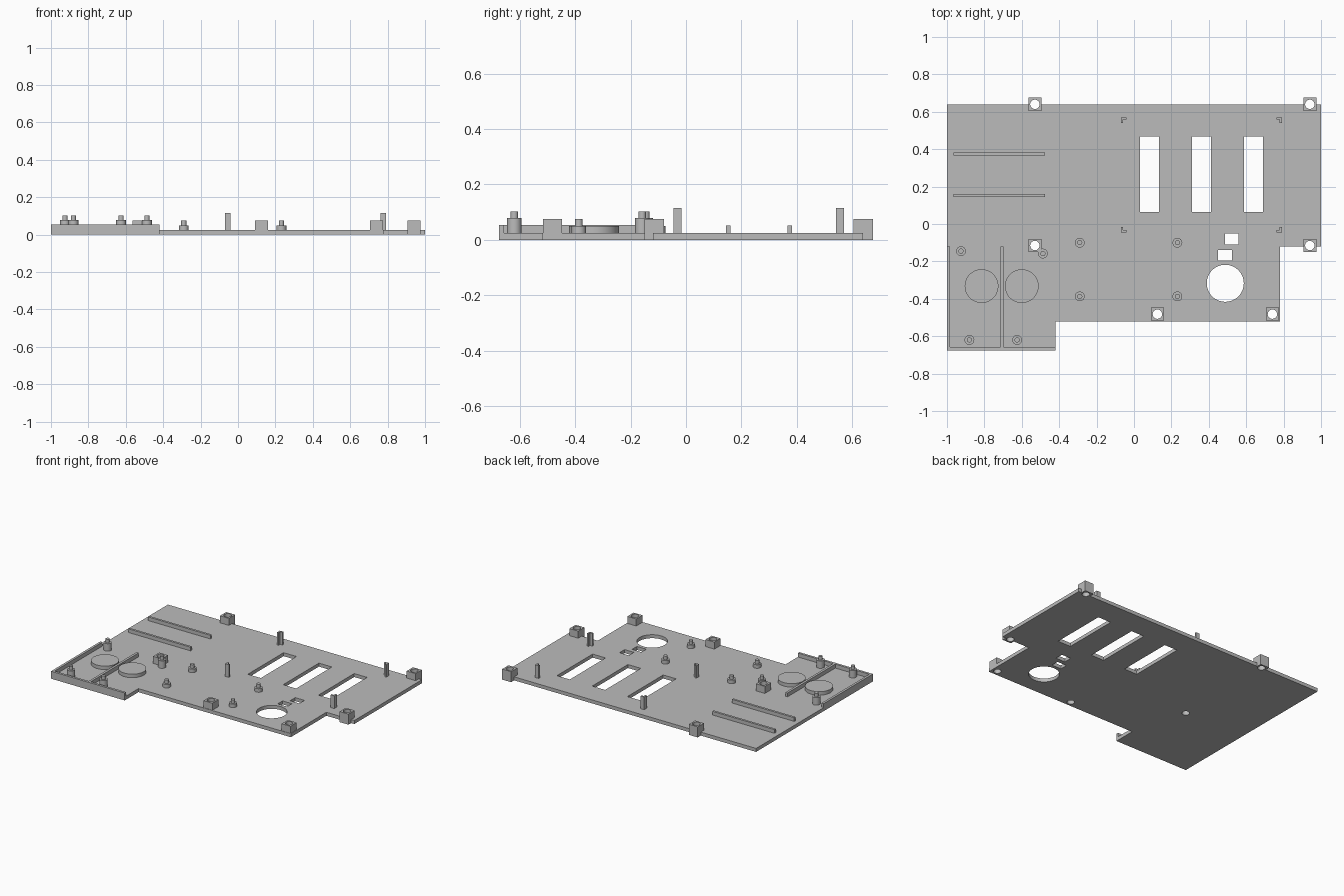
import bpy, bmesh, math

if "Cube" in bpy.data.objects:
    bpy.data.objects.remove(bpy.data.objects["Cube"], do_unlink=True)

grey = bpy.data.materials.new("plain grey plastic")
grey.use_nodes = True
colour = (0.5, 0.5, 0.5, 1)
grey.diffuse_color = colour
grey.node_tree.nodes["Principled BSDF"].inputs["Base Color"].default_value = colour

PLATE = 0.025   # plate thickness
SUNK = 0.015    # parts start slightly inside the plate


def rect(x0, x1, y0, y1):
    return [(x0, y0), (x1, y0), (x1, y1), (x0, y1)]


def circle(x, y, r, n=40):
    return [(x + r * math.cos(math.tau * i / n), y + r * math.sin(math.tau * i / n))
            for i in range(n)]


def prisms(name, layers):
    """One object from (outline, bottom, top) prisms."""
    bm = bmesh.new()
    for outline, z0, z1 in layers:
        face = bm.faces.new([bm.verts.new((x, y, z0)) for x, y in outline])
        grown = bmesh.ops.extrude_face_region(bm, geom=[face], use_keep_orig=True)
        top = [v for v in grown["geom"] if isinstance(v, bmesh.types.BMVert)]
        bmesh.ops.translate(bm, verts=top, vec=(0, 0, z1 - z0))
    bmesh.ops.recalc_face_normals(bm, faces=bm.faces)
    mesh = bpy.data.meshes.new(name)
    bm.to_mesh(mesh)
    bm.free()
    mesh.materials.append(grey)
    obj = bpy.data.objects.new(name, mesh)
    bpy.context.scene.collection.objects.link(obj)
    return obj


def cut(obj, outlines):
    """Punch outlines right through an object."""
    cutter = prisms("cutter", [(o, -0.1, 0.2) for o in outlines])
    cutter.hide_render = True
    mod = obj.modifiers.new("holes", "BOOLEAN")
    mod.operation, mod.solver, mod.object = "DIFFERENCE", "EXACT", cutter
    graph = bpy.context.evaluated_depsgraph_get()
    mesh = bpy.data.meshes.new_from_object(obj.evaluated_get(graph))
    obj.modifiers.clear()
    obj.data = mesh
    bpy.data.objects.remove(cutter, do_unlink=True)


# Screw bosses, drilled through
parts = []
bosses = [(-0.53, 0.64), (0.94, 0.64), (-0.53, -0.115),
          (0.94, -0.115), (0.125, -0.482), (0.74, -0.482)]
drills = [circle(x, y, 0.025) for x, y in bosses]
for (x, y), drill in zip(bosses, drills):
    s = 0.035
    boss = prisms("screw_boss", [(rect(x - s, x + s, y - s, y + s), 0, 0.075)])
    cut(boss, [drill])
    parts.append(boss)

# Base plate with slots, windows and a round opening
plate = prisms("base_plate", [([(-1, 0.64), (-1, -0.675), (-0.42, -0.675), (-0.42, -0.52),
                                (0.78, -0.52), (0.78, -0.12), (1, -0.12), (1, 0.64)],
                               0, PLATE)])
slots = [rect(x, x + 0.102, 0.065, 0.467) for x in (0.032, 0.31, 0.588)]
windows = [rect(0.487, 0.56, -0.11, -0.052), rect(0.449, 0.523, -0.195, -0.14)]
cut(plate, slots + windows + [circle(0.488, -0.317, 0.099, 64)] + drills)
parts.append(plate)

# Compartment walls
for name, outline in (("left_wall", rect(-1, -0.983, -0.675, -0.12)),
                      ("front_wall", rect(-1, -0.42, -0.675, -0.658)),
                      ("divider_wall", rect(-0.715, -0.698, -0.66, -0.12))):
    parts.append(prisms(name, [(outline, SUNK, 0.053)]))

# Guide rails
for y in (0.375, 0.153):
    parts.append(prisms("guide_rail", [(rect(-0.965, -0.475, y - 0.008, y + 0.008), SUNK, 0.051)]))

# Round pads
for x in (-0.815, -0.6):
    parts.append(prisms("round_pad", [(circle(x, -0.332, 0.09, 64), SUNK, 0.05)]))


# Stepped pegs
def peg(name, x, y, shoulder):
    parts.append(prisms(name, [(circle(x, y, 0.026), SUNK, shoulder),
                               (circle(x, y, 0.0135), shoulder, shoulder + 0.025)]))


for x, y in ((-0.925, -0.145), (-0.487, -0.158), (-0.88, -0.62), (-0.625, -0.62)):
    peg("tall_peg", x, y, 0.078)
for x in (-0.29, 0.232):
    for y in (-0.1, -0.387):
        peg("short_peg", x, y, 0.05)

# Angled corner posts, opening toward the middle of their rectangle
for x, sx in ((-0.07, 1), (0.79, -1)):
    for y, sy in ((-0.045, 1), (0.57, -1)):
        shape = [(0, 0), (0.029, 0), (0.029, 0.012), (0.012, 0.012), (0.012, 0.029), (0, 0.029)]
        parts.append(prisms("corner_post",
                            [([(x + sx * a, y + sy * b) for a, b in shape], SUNK, 0.115)]))

# Smooth round walls, sharp edges
for obj in parts:
    for poly in obj.data.polygons:
        poly.use_smooth = True
    obj.data.set_sharp_from_angle(angle=math.radians(30))
